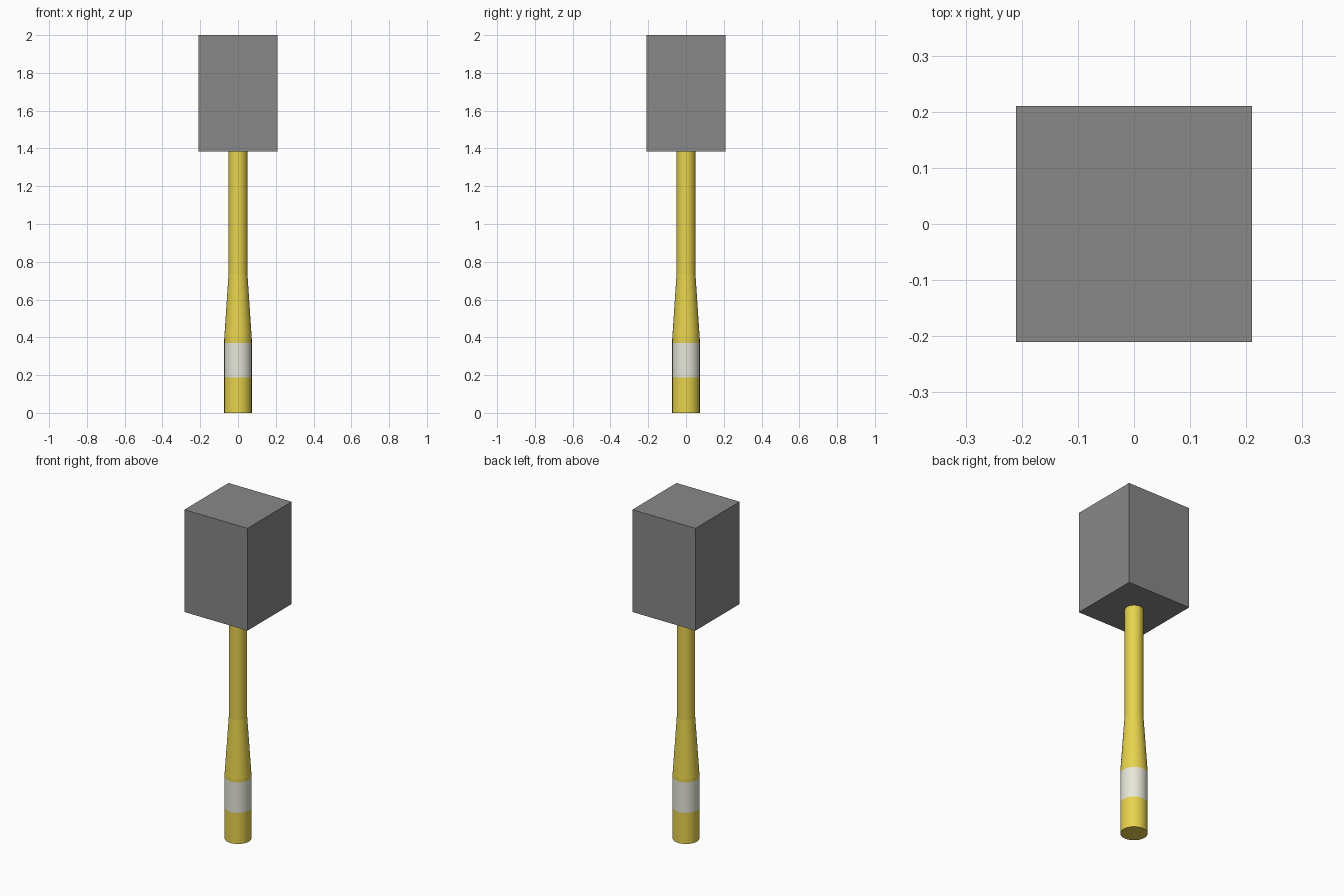
import bpy, bmesh
from math import cos, sin, tau, radians

if "Cube" in bpy.data.objects:
    bpy.data.objects.remove(bpy.data.objects["Cube"])

SIDES = 48


def material(name, color):
    m = bpy.data.materials.new(name)
    m.diffuse_color = color
    m.use_nodes = True
    m.node_tree.nodes["Principled BSDF"].inputs["Base Color"].default_value = m.diffuse_color
    return m


def lathe(name, profile, mat, cap_bottom=False, cap_top=False):
    """Spin (radius, z) points around the z axis."""
    bm = bmesh.new()
    rings = [[bm.verts.new((r * cos(tau * i / SIDES), r * sin(tau * i / SIDES), z))
              for i in range(SIDES)] for r, z in profile]
    for a, b in zip(rings, rings[1:]):
        for i in range(SIDES):
            j = (i + 1) % SIDES
            bm.faces.new((a[i], a[j], b[j], b[i]))
    if cap_bottom:
        bm.faces.new(rings[0][::-1])
    if cap_top:
        bm.faces.new(rings[-1])
    me = bpy.data.meshes.new(name)
    bm.to_mesh(me)
    bm.free()
    me.materials.append(mat)
    ob = bpy.data.objects.new(name, me)
    bpy.context.collection.objects.link(ob)
    bpy.ops.object.select_all(action='DESELECT')
    ob.select_set(True)
    bpy.context.view_layer.objects.active = ob
    bpy.ops.object.shade_smooth_by_angle(angle=radians(30))
    return ob


yellow = material("yellow", (0.80, 0.65, 0.075, 1))
white = material("off_white", (0.80, 0.80, 0.70, 1))
grey = material("dark_grey", (0.246, 0.246, 0.246, 1))

# handle: butt, pale grip band, taper and straight shaft
GRIP, SHAFT = 0.073, 0.05
lathe("handle_butt", [(GRIP, 0), (GRIP, 0.187)], yellow, cap_bottom=True)
lathe("grip_band", [(GRIP, 0.187), (GRIP, 0.37)], white)
lathe("handle_collar", [(GRIP, 0.37), (GRIP, 0.39)], yellow)
lathe("handle_taper", [(GRIP, 0.39), (SHAFT, 0.735)], yellow)
lathe("handle_shaft", [(SHAFT, 0.735), (SHAFT, 1.39)], yellow, cap_top=True)

# block head
Z0, Z1, WIDTH = 1.385, 2.0, 0.42
bpy.ops.mesh.primitive_cube_add(size=1, location=(0, 0, (Z0 + Z1) / 2))
head = bpy.context.object
head.name = "hammer_head"
head.scale = (WIDTH, WIDTH, Z1 - Z0)
bpy.ops.object.transform_apply(location=False, rotation=False, scale=True)
head.data.materials.append(grey)
